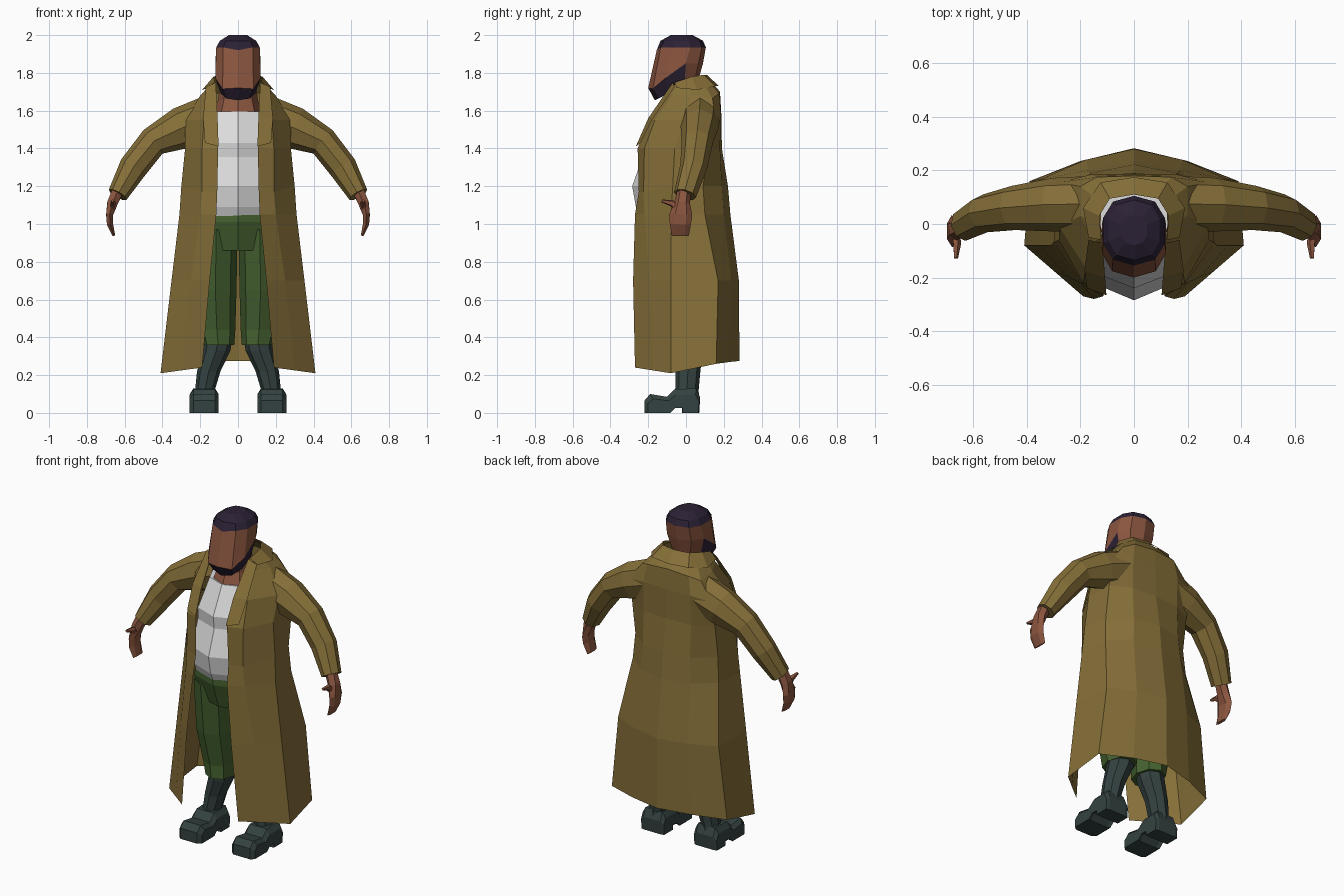
import bpy, bmesh, math
from mathutils import Vector


def material(name, rgb):
    m = bpy.data.materials.new(name)
    m.diffuse_color = (*rgb, 1)
    return m


COAT = material("mustard_cloth", (.235, .158, .04))
SKIN = material("brown_skin", (.26, .093, .05))
HAIR = material("dark_hair", (.024, .015, .035))
WHITE = material("white_cloth", (.72, .72, .72))
GREEN = material("green_cloth", (.06, .122, .03))
BOOT = material("boot_leather", (.034, .055, .052))


def loft(name, rings, mats, closed=True, cap=True, mirror=False, rule=None):
    """Skin a list of equal-length point rings; rule(band, centre) gives the colour."""
    bm = bmesh.new()
    rows = [[bm.verts.new(p) for p in r] for r in rings]
    n = len(rows[0])
    for k in range(len(rows) - 1):
        for i in range(n if closed else n - 1):
            j = (i + 1) % n
            f = bm.faces.new((rows[k][i], rows[k][j], rows[k + 1][j], rows[k + 1][i]))
            if rule:
                f.material_index = rule(k, f.calc_center_median())
    if closed and cap:
        for k, row in ((0, rows[0]), (len(rows) - 2, rows[-1])):
            f = bm.faces.new(row)
            if rule:
                f.material_index = rule(k, f.calc_center_median())
    bmesh.ops.recalc_face_normals(bm, faces=bm.faces)
    me = bpy.data.meshes.new(name)
    bm.to_mesh(me)
    bm.free()
    for m in mats:
        me.materials.append(m)
    ob = bpy.data.objects.new(name, me)
    bpy.context.collection.objects.link(ob)
    if mirror:
        md = ob.modifiers.new("mirror", 'MIRROR')
        md.use_clip = True
    return ob


def tube(name, path, mat, n=8, ref=(0, 1, 0), flat=False, mirror=True):
    """Path rows are x, y, z, radius along ref, radius across."""
    pts = [Vector(p[:3]) for p in path]
    rings = []
    for i, p in enumerate(path):
        t = (pts[min(i + 1, len(pts) - 1)] - pts[max(i - 1, 0)]).normalized()
        if flat:
            t = Vector((0, 0, -1))
        u = Vector(ref)
        u = (u - t * u.dot(t)).normalized()
        v = t.cross(u)
        rings.append([pts[i] - u * p[3] * math.cos(a) + v * p[4] * math.sin(a)
                      for a in (2 * math.pi * k / n for k in range(n))])
    return loft(name, rings, [mat], mirror=mirror)


# Head: slanted rings so the beard follows the jaw, hair cap on top
def head_ring(zf, slope, zmax, yf, yb, rx, lift=0, n=10):
    out = []
    for k in range(n):
        a = 2 * math.pi * k / n
        s, c = math.sin(a), math.cos(a)
        x = rx * math.copysign(abs(s) ** .8, s)
        y = (yf + yb) / 2 - (yb - yf) / 2 * math.copysign(abs(c) ** .85, c)
        z = min(zf + slope * (y - yf), zmax) + (lift if k == 0 else 0)
        out.append((x, y, z))
    return out


def head_colour(band, c):
    if band >= 2:
        return 1
    return 1 if band == 0 and c.y < 0 else 0


loft("head", [head_ring(1.655, .5, 1.76, -.165, .065, .095),
              head_ring(1.695, .85, 1.85, -.2, .09, .125, .025),
              head_ring(1.935, 0, 1.935, -.155, .105, .12, -.015),
              head_ring(1.97, 0, 1.97, -.135, .09, .1),
              head_ring(2.0, 0, 2.0, -.08, .035, .05)],
     [SKIN, HAIR], rule=head_colour)
tube("neck", [(0, -.025, 1.57, .135, .13), (0, -.02, 1.66, .1, .105),
              (0, -.03, 1.78, .085, .09)], SKIN, flat=True, mirror=False)

# Shirt with a rounded belly
tube("shirt", [(0, -.05, 1.04, .19, .215), (0, -.055, 1.09, .21, .22),
               (0, -.06, 1.2, .225, .22), (0, -.05, 1.355, .18, .21),
               (0, -.05, 1.43, .19, .2), (0, -.01, 1.595, .145, .16)],
     WHITE, flat=True, mirror=False)

# Trousers
tube("trouser_hips", [(0, -.045, 1.06, .198, .22), (0, -.045, 1.01, .195, .24),
                      (0, -.02, .86, .17, .21)], GREEN, flat=True, mirror=False)
tube("trouser_leg", [(.115, -.03, .97, .17, .113), (.12, -.02, .65, .14, .112),
                     (.112, 0, .44, .11, .098), (.105, 0, .36, .11, .085)],
     GREEN, flat=True)

# Boots: shaft, then a side profile swept across the foot
tube("boot_shaft", [(.1, .01, .42, .08, .075), (.115, .01, .33, .08, .075),
                    (.155, .01, .22, .066, .062), (.175, .005, .12, .062, .052),
                    (.18, .02, .05, .05, .05)], BOOT, flat=True)
sole = [(.07, 0), (.075, .08), (.055, .13), (-.06, .125), (-.1, .085), (-.19, .1),
        (-.22, .065), (-.22, 0), (-.09, 0), (-.06, .035), (-.02, .035), (-.02, 0)]
loft("boot_foot", [[(x, y * s, z * h) for y, z in sole]
                   for x, s, h in ((.102, .92, .75), (.122, 1, 1), (.236, 1, 1), (.256, .92, .75))],
     [BOOT], mirror=True)

# Coat: half sheet from front edge round to the back seam, mirrored
coat = [
    [(.19, -.27, .24), (.30, -.175, .225), (.41, -.08, .21), (.39, .16, .26), (.2, .235, .27), (0, .283, .275)],
    [(.15, -.28, .70), (.25, -.195, .70), (.352, -.08, .70), (.34, .17, .70), (.18, .24, .70), (0, .28, .70)],
    [(.115, -.27, 1.05), (.2, -.22, 1.05), (.31, -.08, 1.05), (.29, .1, 1.05), (.17, .2, 1.05), (0, .235, 1.05)],
    [(.11, -.25, 1.17), (.19, -.225, 1.17), (.30, -.07, 1.2), (.28, .09, 1.2), (.16, .19, 1.2), (0, .222, 1.2)],
    [(.105, -.256, 1.4), (.19, -.22, 1.4), (.28, -.06, 1.4), (.28, .12, 1.4), (.16, .18, 1.4), (0, .19, 1.4)],
    [(.11, -.195, 1.55), (.18, -.165, 1.55), (.28, -.01, 1.55), (.28, .155, 1.56), (.16, .185, 1.58), (0, .187, 1.58)],
    [(.12, -.1, 1.68), (.15, -.07, 1.69), (.2, .03, 1.68), (.2, .14, 1.665), (.14, .175, 1.69), (0, .18, 1.70)],
    [(.115, -.06, 1.74), (.12, -.04, 1.75), (.125, 0, 1.76), (.12, .08, 1.765), (.08, .11, 1.77), (0, .12, 1.77)],
]
loft("coat_body", coat, [COAT], closed=False, mirror=True)
tube("sleeve", [(.15, .075, 1.56, .105, .12), (.3, .072, 1.507, .1, .112),
                (.45, .06, 1.435, .083, .08), (.555, .04, 1.3, .072, .076),
                (.637, -.005, 1.155, .06, .054)], COAT)

# Turned-out collar and lapels
loft("collar", [[(.122, -.06, 1.75), (.13, .03, 1.78), (.09, .095, 1.79), (0, .11, 1.79)],
                [(.17, -.05, 1.72), (.19, .06, 1.71), (.125, .155, 1.73), (0, .175, 1.73)]],
     [COAT], closed=False, mirror=True)
loft("lapel", [[(.118, -.07, 1.75), (.108, -.2, 1.56), (.103, -.266, 1.41)],
               [(.17, -.06, 1.725), (.185, -.175, 1.56), (.175, -.24, 1.43)]],
     [COAT], closed=False, mirror=True)

# Hands and thumbs
tube("hand", [(.635, -.01, 1.18, .035, .035), (.665, -.02, 1.11, .042, .032),
              (.68, -.027, 1.05, .06, .021), (.678, -.03, 1.0, .056, .019),
              (.657, -.03, .938, .045, .008)], SKIN, n=6)
tube("thumb", [(.665, -.03, 1.08, .016, .026), (.662, -.075, 1.11, .016, .018),
               (.665, -.128, 1.122, .008, .008)], SKIN, n=5, ref=(1, 0, 0))
